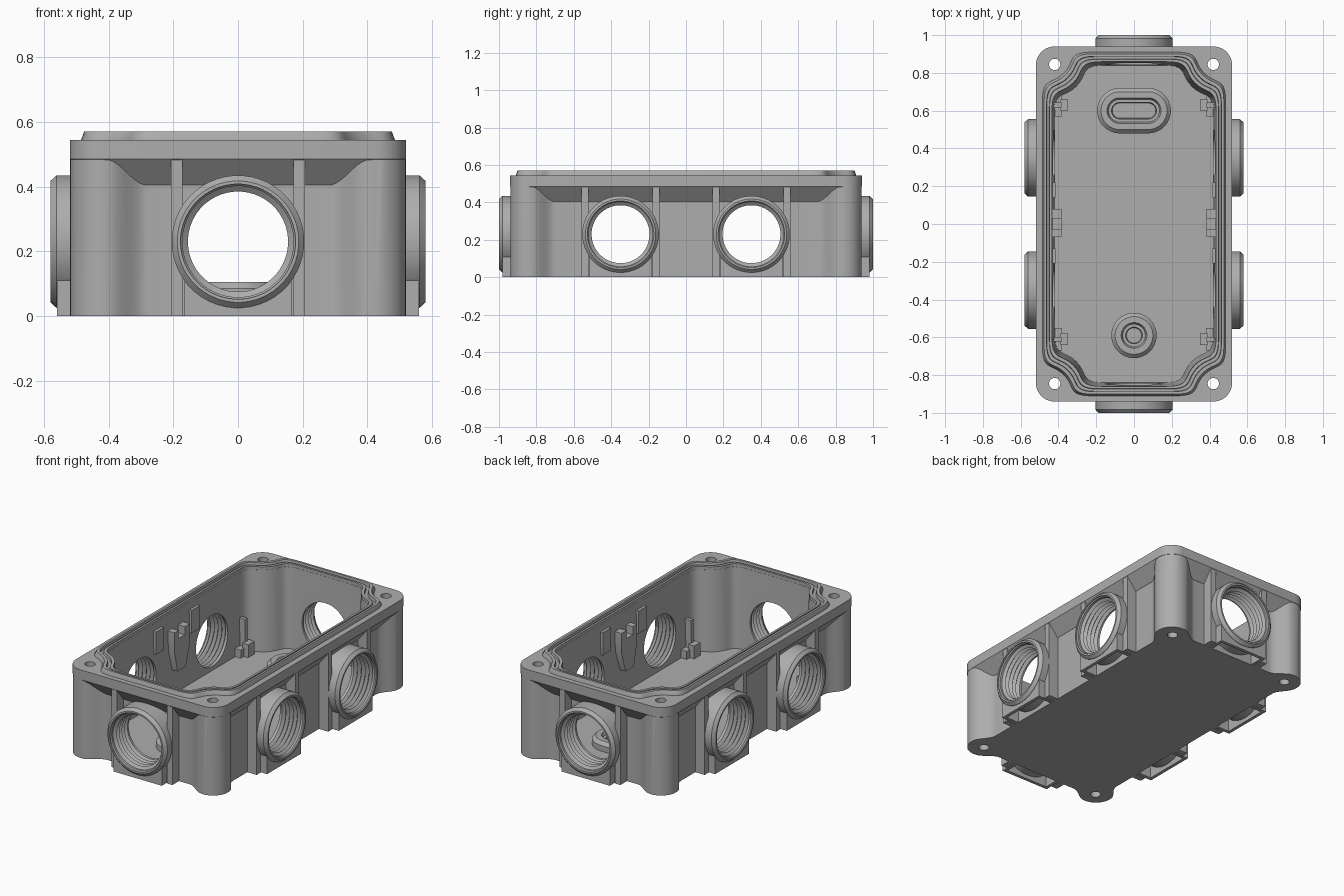
import bpy, bmesh, math
from mathutils import Matrix, Vector
from mathutils.geometry import interpolate_bezier

if "Cube" in bpy.data.objects:
    bpy.data.objects.remove(bpy.data.objects["Cube"], do_unlink=True)

grey = bpy.data.materials.new("mid_grey_metal")
grey.use_nodes = True
grey.diffuse_color = (0.42, 0.42, 0.42, 1)
grey.node_tree.nodes["Principled BSDF"].inputs["Base Color"].default_value = grey.diffuse_color

HX, HY, TOP, FLOOR, RECESS, PORT_Z = 0.52, 0.94, 0.545, 0.05, 0.065, 0.23


def loft(name, rings, matrix=Matrix(), closed=False):
    """Skin a stack of equal rings; capped, or joined end to start when closed."""
    bm = bmesh.new()
    loops = [[bm.verts.new(matrix @ Vector(p)) for p in ring] for ring in rings]
    pairs = list(zip(loops, loops[1:]))
    if closed:
        pairs.append((loops[-1], loops[0]))
    else:
        bm.faces.new(loops[0])
        bm.faces.new(loops[-1])
    for a, b in pairs:
        for i in range(len(a)):
            j = (i + 1) % len(a)
            bm.faces.new((a[i], a[j], b[j], b[i]))
    bmesh.ops.recalc_face_normals(bm, faces=bm.faces)
    mesh = bpy.data.meshes.new(name)
    bm.to_mesh(mesh)
    bm.free()
    mesh.materials.append(grey)
    obj = bpy.data.objects.new(name, mesh)
    bpy.context.collection.objects.link(obj)
    return obj


def box(name, a, b):
    lo = [min(p) for p in zip(a, b)]
    hi = [max(p) for p in zip(a, b)]
    flat = [(lo[0], lo[1]), (hi[0], lo[1]), (hi[0], hi[1]), (lo[0], hi[1])]
    return loft(name, [at(flat, lo[2]), at(flat, hi[2])])


def at(outline, z):
    return [(x, y, z) for x, y in outline]


def mirror4(q):
    """Complete an outline from its +x +y quarter."""
    half = q + [(-x, y) for x, y in reversed(q)]
    return half + [(-x, -y) for x, y in half]


def corner(x, y, r, n=10):
    return [(x - r + r * math.cos(i / n * math.pi / 2),
             y - r + r * math.sin(i / n * math.pi / 2)) for i in range(n + 1)]


def rounded(x, y, r):
    return mirror4(corner(x, y, r))


def lobed(x, y):
    """Recessed walls swelling out to rounded corner columns."""
    steps = [i / 10 for i in range(10)]
    wave = [(RECESS * (1 + math.cos(math.pi * t)) / 2, 0.24 - 0.13 * t) for t in steps]
    return mirror4([(x - d, y - s) for d, s in wave] + corner(x, y, 0.1)
                   + [(x - s, y - d) for d, s in reversed(wave)])


def notched(x, y):
    """Rectangle whose corners curl inward around the screw holes."""
    pts = [(0, 0.26), (0, 0.13), (0.05, 0.175), (0.112, 0.112)]
    curve = interpolate_bezier(*[Vector((a, b, 0)) for a, b in pts], 12)
    half = [(p.x, p.y) for p in curve]
    full = half + [(b, a) for a, b in reversed(half[:-1])]
    return mirror4([(x - a, y - b) for a, b in full])


def stadium(r, z, shift=0, n=48):
    angles = [(i + 0.5) / n * math.tau for i in range(n)]
    return [(r * math.cos(a) + math.copysign(shift, math.cos(a)), r * math.sin(a), z)
            for a in angles]


def combine(target, others, operation):
    bpy.context.view_layer.objects.active = target
    for other in others:
        mod = target.modifiers.new("combine", 'BOOLEAN')
        mod.operation, mod.solver, mod.object = operation, 'EXACT', other
        bpy.ops.object.modifier_apply(modifier=mod.name)
        bpy.data.objects.remove(other, do_unlink=True)


# Housing with corner columns, and the flange that slopes out over the recesses
housing = loft("housing", [at(lobed(HX - 0.001, HY - 0.001), z) for z in (0, 0.5)])
inner_edge = rounded(HX - RECESS, HY - RECESS, 0.1)
full_edge = rounded(HX, HY, 0.1)
flange = loft("flange", [at(inner_edge, 0.405), at(full_edge, 0.485), at(full_edge, TOP)])

# Threaded ports with flanking ribs and hollow feet
ports = [(Vector((s, 0, 0)), Vector((s * (HX + 0.06), y, 0))) for s in (-1, 1) for y in (-0.35, 0.35)]
ports += [(Vector((0, s, 0)), Vector((0, s * (HY + 0.06), 0))) for s in (-1, 1)]
thread = [(0.172 if i % 2 else 0.155, -0.012 - 0.013 * i) for i in range(1, 11)]
bore = [(0.178, 0.03), (0.178, -0.006), (0.172, -0.012)] + thread + [(0.155, -0.22)]
collar = [(0.205, -0.16), (0.205, -0.018), (0.188, 0)]
added, cutters = [flange], []
for n, face in ports:
    side = Vector((-n.y, n.x, 0))
    frame = (Matrix.Translation(face + Vector((0, 0, PORT_Z)))
             @ n.to_track_quat('Z', 'Y').to_matrix().to_4x4())

    def port_box(name, out, across, up):
        ends = [face + n * out[k] + side * across[k] + Vector((0, 0, up[k])) for k in (0, 1)]
        added.append(box(name, *ends))

    for s in (-1, 1):
        port_box("rib", (-0.135, -0.062), (s * 0.171, s * 0.208), (0, 0.49))
        port_box("foot_side", (-0.135, -0.03), (s * 0.145, s * 0.165), (0, 0.112))
    port_box("foot_front", (-0.04, -0.02), (-0.165, 0.165), (0, 0.112))
    added.append(loft("collar", [stadium(r, h) for r, h in collar], frame))
    cutters.append(loft("bore", [stadium(r, h) for r, h in bore], frame))

# Cavity and screw holes
cutters.insert(0, loft("cavity", [at(notched(0.418, 0.84), FLOOR), at(notched(0.435, 0.86), 0.6)]))
for sx in (-1, 1):
    for sy in (-1, 1):
        spot = Matrix.Translation((sx * 0.42, sy * 0.845, 0))
        cutters.append(loft("screw_hole", [stadium(0.03, z, n=24) for z in (-0.1, 0.7)], spot))
combine(housing, added, 'UNION')
combine(housing, cutters, 'DIFFERENCE')

# Sealing lip with a gasket groove
lip_profile = [(0, 0.54), (0, TOP), (0.009, 0.57), (0.022, 0.57), (0.024, 0.55),
               (0.036, 0.55), (0.038, 0.564), (0.051, 0.564), (0.051, 0.54)]
loft("sealing_lip", [at(notched(0.485 - d, 0.91 - d), z) for d, z in lip_profile], closed=True)

# Floor bosses: one round, one slotted
boss = [(0.12, 0.04), (0.12, 0.085), (0.1, 0.105), (0.068, 0.105),
        (0.06, 0.085), (0.044, 0.085), (0.04, 0.055)]
for name, y, shift in (("round_boss", -0.59, 0), ("slotted_boss", 0.6, 0.075)):
    loft(name, [stadium(r, z, shift) for r, z in boss], Matrix.Translation((0, y, 0)))

# Wall brackets, guide strips and corner posts inside the cavity
bracket = [(-0.07, 0.45), (-0.03, 0.45), (-0.03, 0.4), (0.03, 0.4), (0.03, 0.45),
           (0.08, 0.45), (0.08, 0.33), (0.04, 0.2), (-0.04, 0.2), (-0.07, 0.33)]
for s in (-1, 1):
    loft("wall_bracket", [[(s * x, y, z) for y, z in bracket] for x in (0.385, 0.435)])
    for y in (-0.17, 0.18):
        box("guide_strip", (s * 0.415, y - 0.04, 0.36), (s * 0.44, y + 0.04, 0.5))
    for y in (-0.61, 0.63):
        box("post_base", (s * 0.38, y - 0.06, 0.04), (s * 0.43, y + 0.06, 0.1))
        box("post_hook", (s * 0.35, y - 0.03, 0.04), (s * 0.39, y + 0.03, 0.13))
        box("post_fin", (s * 0.385, y - 0.012, 0.04), (s * 0.43, y + 0.012, 0.27))

# Smooth the curves while keeping edges crisp
for obj in bpy.context.scene.objects:
    obj.select_set(obj.type == 'MESH' and grey.name in obj.data.materials)
bpy.context.view_layer.objects.active = housing
bpy.ops.object.shade_smooth_by_angle(angle=math.radians(30))
